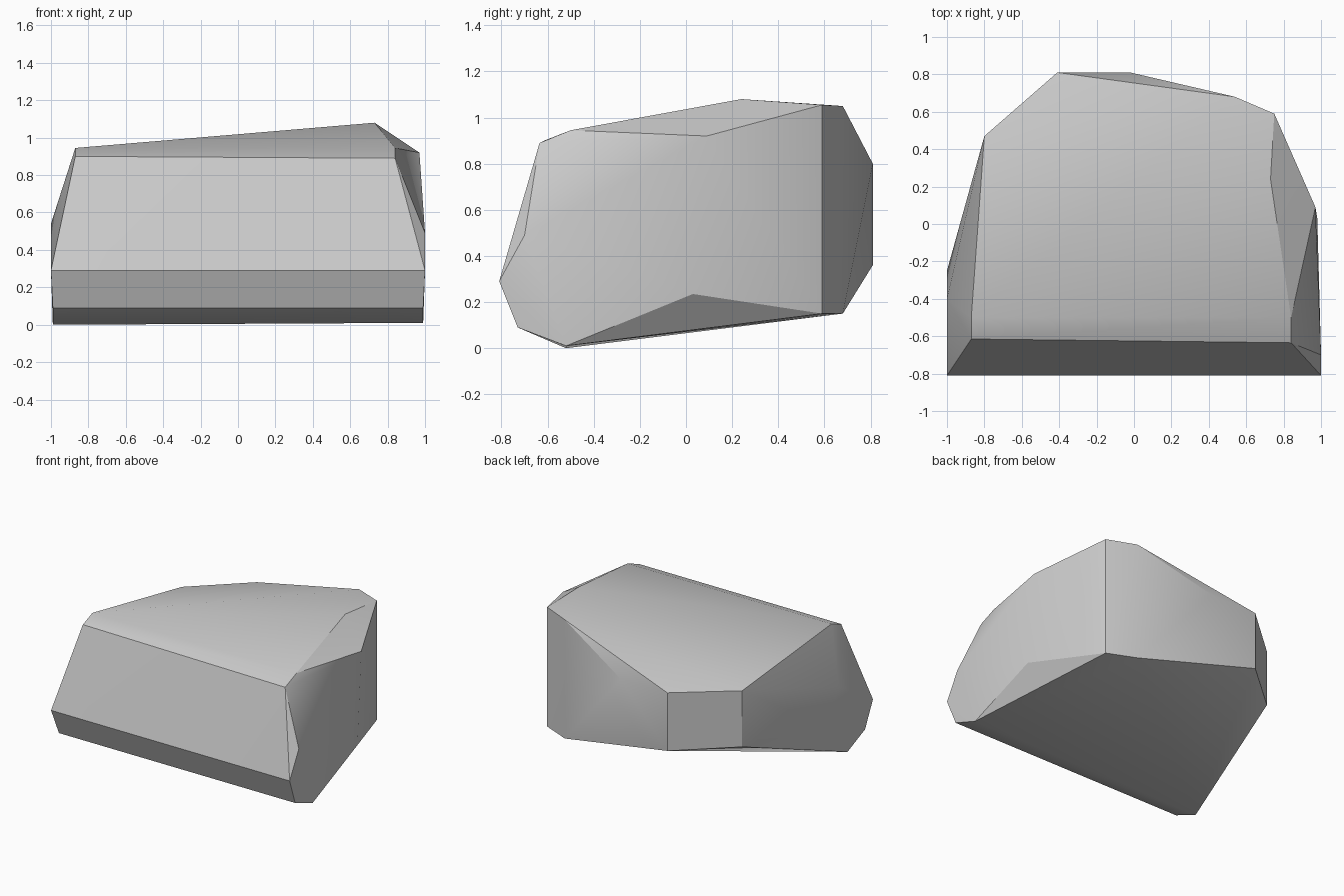
import bpy
import bmesh
import math

cube = bpy.data.objects.get("Cube")
if cube:
    bpy.data.objects.remove(cube, do_unlink=True)

# Stone colour
stone = bpy.data.materials.new("stone_grey")
stone.use_nodes = True
colour = (0.6, 0.6, 0.6, 1.0)
stone.diffuse_color = colour
bsdf = next(n for n in stone.node_tree.nodes if n.type == 'BSDF_PRINCIPLED')
bsdf.inputs["Base Color"].default_value = colour
bsdf.inputs["Roughness"].default_value = 0.9

# Corners of the chipped boulder
front = [(-1, -0.81, 0.29), (1, -0.81, 0.29),
         (-0.99, -0.73, 0.09), (0.99, -0.73, 0.09),
         (-0.87, -0.615, 0.90), (0.84, -0.635, 0.89)]
top = [(-0.87, -0.5, 0.945), (0.84, -0.5, 0.945), (0.73, 0.24, 1.08),
       (0.75, 0.59, 1.055), (0.54, 0.68, 1.05)]
right_side = [(1, -0.7, 0.49), (0.97, 0.09, 0.92), (0.98, 0.03, 0.235)]
left_side = [(-1, -0.4, 0.54), (-1, -0.25, 0.30),
             (-0.80, 0.47, 0.79), (-0.80, 0.47, 0.365)]
back = [(-0.41, 0.81, 0.80), (-0.02, 0.81, 0.80), (-0.41, 0.81, 0.36)]
bottom = [(-0.99, -0.52, 0), (0.99, -0.52, 0.01),
          (0.75, 0.59, 0.15), (0.54, 0.68, 0.15)]

# Wrap the corners in a faceted skin
bm = bmesh.new()
for co in front + top + right_side + left_side + back + bottom:
    bm.verts.new(co)
bmesh.ops.convex_hull(bm, input=bm.verts[:])
bmesh.ops.delete(bm, geom=[v for v in bm.verts if not v.link_faces], context='VERTS')
bmesh.ops.dissolve_limit(bm, angle_limit=math.radians(1),
                         verts=bm.verts[:], edges=bm.edges[:])
bmesh.ops.recalc_face_normals(bm, faces=bm.faces[:])

mesh = bpy.data.meshes.new("boulder")
bm.to_mesh(mesh)
bm.free()
mesh.materials.append(stone)
boulder = bpy.data.objects.new("boulder", mesh)
bpy.context.collection.objects.link(boulder)

# Soft facets with sharp main ridges
for o in bpy.context.selected_objects:
    o.select_set(False)
boulder.select_set(True)
bpy.context.view_layer.objects.active = boulder
bpy.ops.object.shade_smooth_by_angle(angle=math.radians(30))
